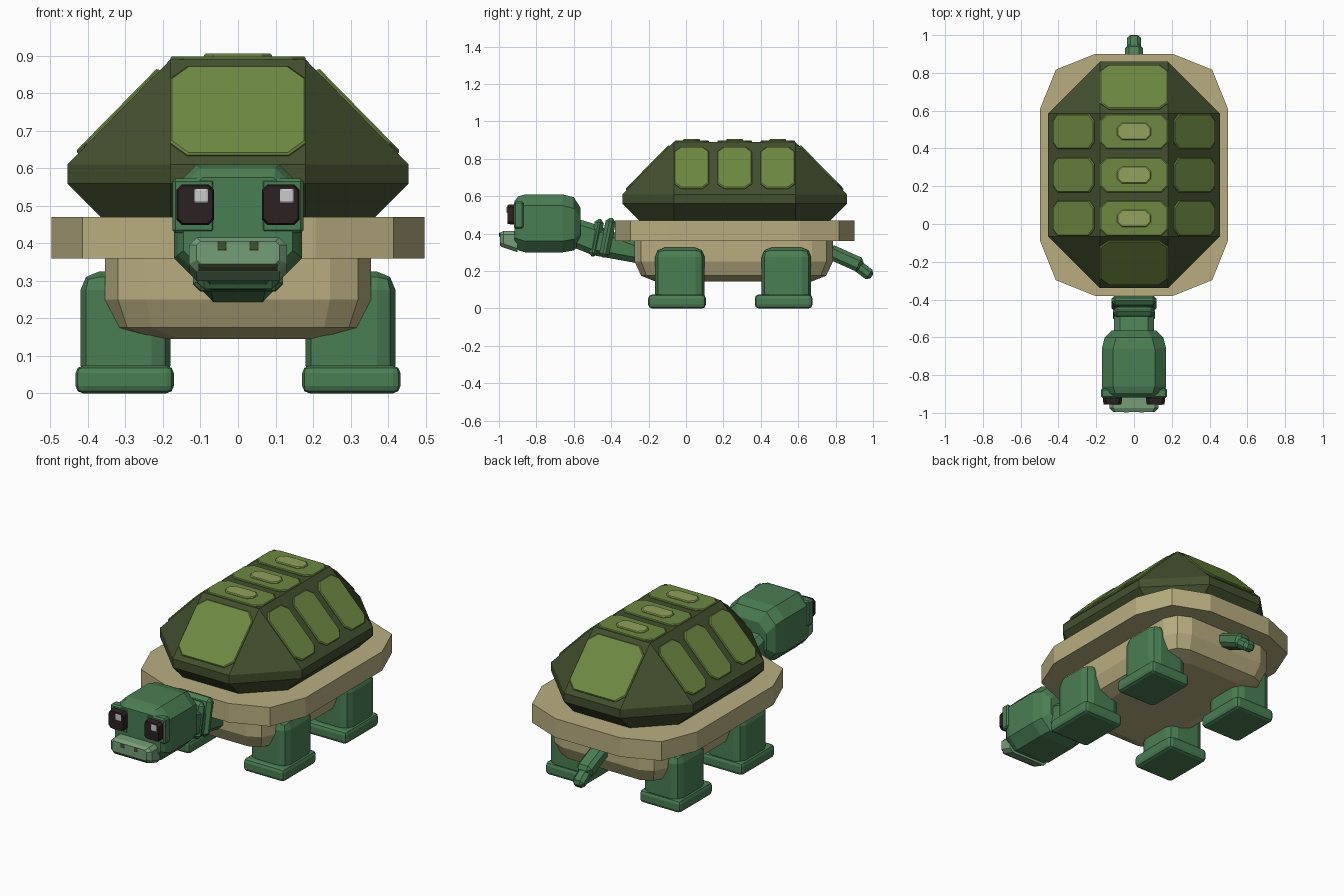
import bpy, bmesh
from math import radians
from mathutils import Matrix, Vector, Euler

cube = bpy.data.objects.get("Cube")
if cube:
    bpy.data.objects.remove(cube)


def material(name, code):
    def linear(c):
        c /= 255
        return c / 12.92 if c <= 0.04045 else ((c + 0.055) / 1.055) ** 2.4
    color = [linear(c) for c in bytes.fromhex(code)] + [1]
    m = bpy.data.materials.new(name)
    m.use_nodes = True
    m.diffuse_color = color
    m.node_tree.nodes["Principled BSDF"].inputs["Base Color"].default_value = color
    return m


SKIN = material("skin green", "4a7e53")
SNOUT = material("pale green", "769e78")
SHELL = material("dark shell green", "43502f")
SCUTE = material("scute green", "6d8941")
KNOB = material("pale olive", "92a15e")
TAN = material("tan", "b9ae80")
EYE = material("eye black", "2c2122")
GLINT = material("glint grey", "cacaca")


def outline(hx, hy, cut=0.0, mid=None):
    """Rectangle with cut corners; mid pushes out an extra corner point."""
    pts = []
    for sx, sy in ((1, 1), (-1, 1), (-1, -1), (1, -1)):
        corner = [(hx, hy - cut)]
        if mid is not None:
            corner.append((hx - mid, hy - mid))
        corner.append((hx - cut, hy))
        if sx != sy:
            corner.reverse()
        pts += [(sx * x, sy * y) for x, y in corner]
    return pts


def loft(name, rings, mat, matrix=Matrix()):
    """Skin a stack of equal-length 3D rings and cap both ends."""
    bm = bmesh.new()
    loops = [[bm.verts.new(matrix @ Vector(p)) for p in ring] for ring in rings]
    n = len(loops[0])
    for a, b in zip(loops, loops[1:]):
        for i in range(n):
            j = (i + 1) % n
            bm.faces.new((a[i], a[j], b[j], b[i]))
    bm.faces.new(loops[0])
    bm.faces.new(loops[-1])
    bmesh.ops.remove_doubles(bm, verts=bm.verts, dist=0.0001)
    bmesh.ops.recalc_face_normals(bm, faces=bm.faces)
    mesh = bpy.data.meshes.new(name)
    bm.to_mesh(mesh)
    bm.free()
    mesh.materials.append(mat)
    ob = bpy.data.objects.new(name, mesh)
    bpy.context.collection.objects.link(ob)
    return ob


def upright(pts, z, cy=0.26):
    return [(x, y + cy, z) for x, y in pts]


def along_y(y, hx, z0, z1, cut):
    return [(x, y, z + (z0 + z1) / 2) for x, z in outline(hx, (z1 - z0) / 2, cut)]


def plate(name, loc, tilt, hx, hy, cut, height, mat):
    matrix = Matrix.Translation(loc) @ Euler(tilt).to_matrix().to_4x4()
    base, top = outline(hx, hy, cut), outline(hx - 0.004, hy - 0.004, cut)
    return loft(name, [upright(base, -0.005, 0), upright(base, height * 0.5, 0),
                       upright(top, height, 0)], mat, matrix)


def box(name, loc, size, mat, bevel, tilt=0.0, segments=2):
    hx, hy, hz = [s / 2 for s in size]
    matrix = Matrix.Translation(loc) @ Matrix.Rotation(tilt, 4, "X")
    ring = outline(hx, hy)
    ob = loft(name, [upright(ring, -hz, 0), upright(ring, hz, 0)], mat, matrix)
    mod = ob.modifiers.new("Bevel", "BEVEL")
    mod.width, mod.segments = bevel, segments
    return ob


# Belly, rim and domed shell
loft("belly", [upright(outline(0.25, 0.42, 0.09, 0.03), 0.145, 0.255),
               upright(outline(0.325, 0.495, 0.095, 0.03), 0.175, 0.255),
               upright(outline(0.355, 0.53, 0.11, 0.035), 0.25, 0.255),
               upright(outline(0.355, 0.53, 0.11, 0.035), 0.40, 0.255)], TAN)
rim = outline(0.497, 0.64, 0.29, 0.083)
loft("shell_rim", [upright(rim, 0.36), upright(rim, 0.47)], TAN)
wide = outline(0.455, 0.6, 0.275)
loft("shell", [upright(outline(0.36, 0.505, 0.18), 0.465), upright(wide, 0.56),
               upright(wide, 0.61), upright(outline(0.18, 0.325), 0.89)], SHELL)

# Scutes on the crown, flanks and both ends
slope = radians(45.5)
for i in range(3):
    y = 0.03 + 0.23 * i
    plate(f"crown_scute_{i}", (0, y, 0.89), (0, 0, 0), 0.18, 0.092, 0.035, 0.008, SCUTE)
    plate(f"crown_knob_{i}", (0, y, 0.897), (0, 0, 0), 0.09, 0.045, 0.025, 0.009, KNOB)
    for side, s in (("left", 1), ("right", -1)):
        plate(f"{side}_scute_{i}", (s * 0.3175, y, 0.75), (0, s * slope, 0),
              0.155, 0.092, 0.035, 0.009, SCUTE)
for end, s in (("front", -1), ("back", 1)):
    plate(f"{end}_scute", (0, 0.26 + s * 0.4625, 0.75), (-s * slope, 0, 0),
          0.18, 0.165, 0.045, 0.009, SCUTE)

# Legs and feet
for side, s in (("left", 1), ("right", -1)):
    for end, y in (("front", -0.033), ("back", 0.537)):
        box(f"{end}_{side}_leg", (s * 0.3, y, 0.175), (0.24, 0.265, 0.30), SKIN, 0.05)
        box(f"{end}_{side}_foot", (s * 0.302, y - 0.015, 0.037),
            (0.262, 0.308, 0.074), SKIN, 0.02)

# Neck with two folds
loft("neck", [along_y(-0.60, 0.105, 0.325, 0.485, 0.03),
              along_y(-0.50, 0.105, 0.285, 0.455, 0.03),
              along_y(-0.25, 0.095, 0.24, 0.355, 0.03)], SKIN)
box("front_neck_fold", (0, -0.48, 0.378), (0.22, 0.05, 0.205), SKIN, 0.02, -0.2, 1)
box("back_neck_fold", (0, -0.42, 0.378), (0.24, 0.055, 0.215), SKIN, 0.02, -0.2, 1)

# Tail
box("tail", (0, 0.85, 0.268), (0.095, 0.20, 0.08), SKIN, 0.02, -0.42, 1)
box("tail_tip", (0, 0.945, 0.207), (0.072, 0.12, 0.062), SKIN, 0.018, -0.65, 1)

# Head and snout
loft("head", [along_y(-0.565, 0.12, 0.35, 0.54, 0.05),
              along_y(-0.60, 0.155, 0.31, 0.595, 0.06),
              along_y(-0.66, 0.17, 0.30, 0.61, 0.06),
              along_y(-0.86, 0.17, 0.30, 0.61, 0.06),
              along_y(-0.895, 0.16, 0.31, 0.60, 0.06),
              along_y(-0.918, 0.145, 0.33, 0.575, 0.05)], SKIN)
loft("snout", [along_y(-0.995, 0.11, 0.345, 0.405, 0.01),
               along_y(-0.975, 0.13, 0.325, 0.415, 0.02),
               along_y(-0.90, 0.13, 0.30, 0.415, 0.02)], SNOUT)
plate("mouth", (0, -0.986, 0.336), (radians(135), 0, 0), 0.105, 0.011, 0, 0.004, SHELL)

# Eyes with glints, and nostrils
face = (radians(90), 0, 0)
for side, s in (("left", 1), ("right", -1)):
    box(f"{side}_eye_socket", (s * 0.118, -0.895, 0.50), (0.114, 0.05, 0.145), SKIN, 0.008, 0, 1)
    plate(f"{side}_eye", (s * 0.114, -0.915, 0.503), face, 0.05, 0.054, 0.014, 0.04, EYE)
    plate(f"{side}_glint", (s * 0.114 + 0.016, -0.955, 0.527), face,
          0.018, 0.018, 0, 0.004, GLINT)
    plate(f"{side}_nostril", (s * 0.042, -0.995, 0.393), face, 0.012, 0.012, 0, 0.004, SHELL)
